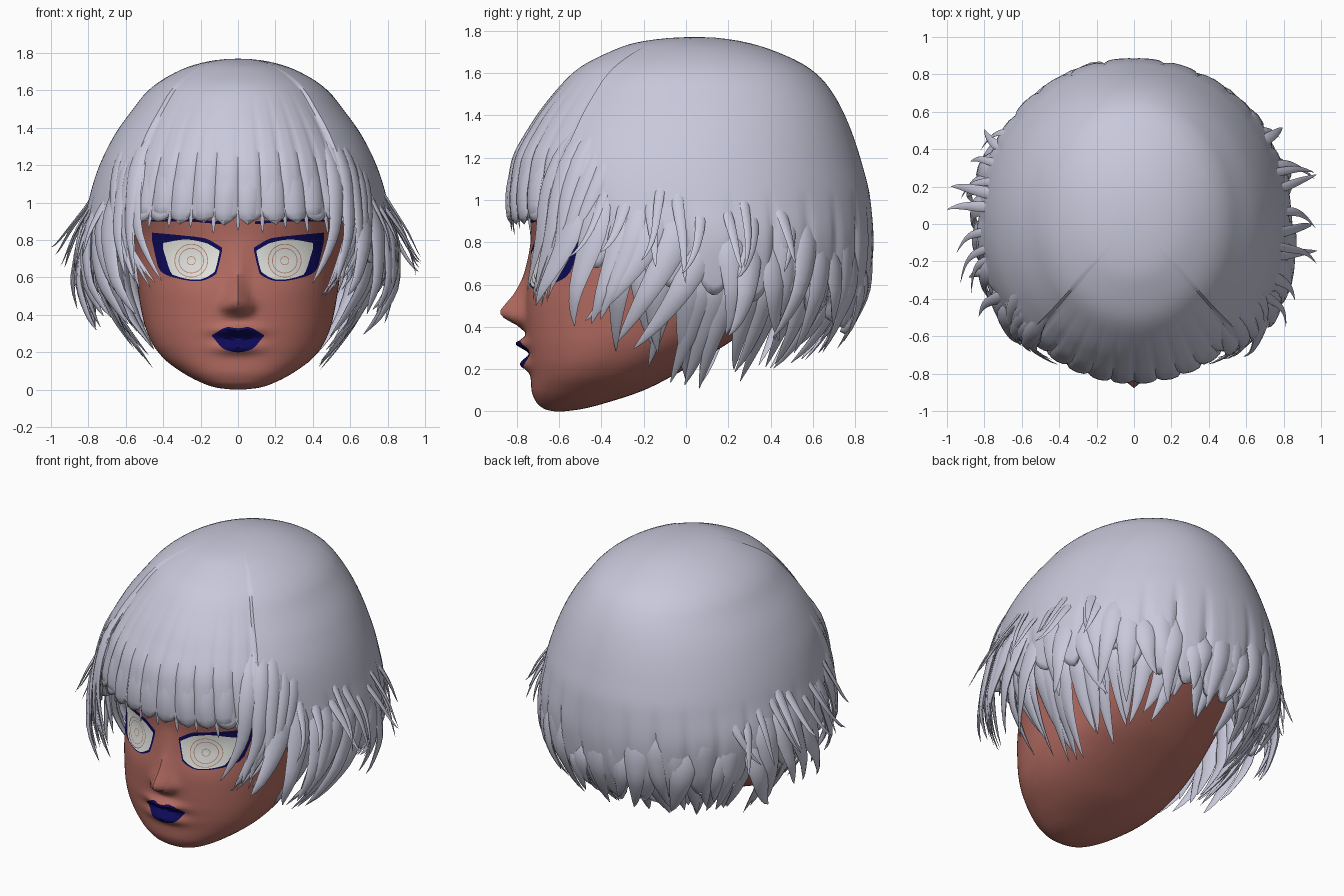
import bpy, bmesh, math, random
from mathutils import Vector

if "Cube" in bpy.data.objects:
    bpy.data.objects.remove(bpy.data.objects["Cube"])

random.seed(5)
R = random.uniform


def material(name, col):
    m = bpy.data.materials.new(name)
    m.diffuse_color = (*col, 1)
    m.use_nodes = True
    m.node_tree.nodes["Principled BSDF"].inputs["Base Color"].default_value = m.diffuse_color
    return m


SKIN = material("skin brown", (0.45, 0.148, 0.12))
HAIR = material("silver hair", (0.58, 0.58, 0.71))
NAVY = material("navy makeup", (0.004, 0.003, 0.1))
WHITE = material("eye white", (0.8, 0.8, 0.75))
IRIS = material("iris grey", (0.74, 0.74, 0.72))
RING = material("iris ring tan", (0.5, 0.24, 0.16))


def interp(tab, x, col=1):
    """Monotone cubic through the rows of a table keyed by column 0."""
    if x <= tab[0][0]:
        return tab[0][col]
    if x >= tab[-1][0]:
        return tab[-1][col]
    i = max(k for k in range(len(tab) - 1) if tab[k][0] <= x)

    def sec(k):
        return (tab[k + 1][col] - tab[k][col]) / (tab[k + 1][0] - tab[k][0])

    def slope(k):
        if k == 0 or k == len(tab) - 1:
            return sec(min(k, len(tab) - 2))
        a, b = sec(k - 1), sec(k)
        return 2 * a * b / (a + b) if a * b > 0 else 0
    h = tab[i + 1][0] - tab[i][0]
    t = (x - tab[i][0]) / h
    return ((2*t**3 - 3*t*t + 1) * tab[i][col] + (t**3 - 2*t*t + t) * h * slope(i)
            + (3*t*t - 2*t**3) * tab[i + 1][col] + (t**3 - t*t) * h * slope(i + 1))


def make(name, verts, faces, mat, closed=False, angle=50):
    me = bpy.data.meshes.new(name)
    me.from_pydata([tuple(v) for v in verts], [], faces)
    bm = bmesh.new()
    bm.from_mesh(me)
    bmesh.ops.recalc_face_normals(bm, faces=bm.faces)
    if not closed:  # open sheets face away from the head centre
        mid = Vector((0, 0, 0.8))
        if sum(f.normal.dot(f.calc_center_median() - mid) * f.calc_area() for f in bm.faces) < 0:
            bmesh.ops.reverse_faces(bm, faces=bm.faces)
    bm.to_mesh(me)
    bm.free()
    me.materials.append(mat)
    ob = bpy.data.objects.new(name, me)
    bpy.context.collection.objects.link(ob)
    bpy.ops.object.select_all(action='DESELECT')
    ob.select_set(True)
    bpy.context.view_layer.objects.active = ob
    bpy.ops.object.shade_smooth_by_angle(angle=math.radians(angle))
    return ob


def grid(name, fn, nu, nv, mat, wrap=False, ends=(), angle=50):
    cols = nu if wrap else nu + 1
    verts = [fn(i / nu, j / nv) for j in range(nv + 1) for i in range(cols)]
    faces = [(j*cols + i, j*cols + (i+1) % cols, (j+1)*cols + (i+1) % cols, (j+1)*cols + i)
             for j in range(nv) for i in range(nu)]
    faces += [tuple(range(j * cols, (j + 1) * cols)) for j in ends]
    return make(name, verts, faces, mat, len(ends) == 2, angle)


def oval(X, F, B, phi, e):
    """Point on a superellipse, phi = 0 at the front."""
    s, c = math.sin(phi), math.cos(phi)
    return (X * math.copysign(abs(s) ** (2/e), s),
            (F + B) / 2 - (B - F) / 2 * math.copysign(abs(c) ** (2/e), c))


# Head: height, half width, front, back
HEAD = [(0, .02, -.62, -.58), (.01, .11, -.665, -.5), (.04, .2, -.705, -.38), (.1, .31, -.73, -.2),
        (.17, .40, -.735, -.06), (.25, .46, -.745, .08), (.35, .5, -.755, .24), (.5, .53, -.76, .42),
        (.65, .55, -.745, .56), (.8, .56, -.735, .64), (1, .62, -.75, .70), (1.2, .63, -.7, .7),
        (1.4, .55, -.58, .6), (1.55, .4, -.42, .45), (1.65, .12, -.1, .2)]
NOSE = [(.37, 0), (.41, .045), (.44, .1), (.47, .12), (.5, .1), (.56, .055), (.66, .02), (.8, 0)]
HE = 2.3


def g(v, w):
    return math.exp(-(v / w) ** 2)


def bump(x, z):
    b = interp(NOSE, z) * g(x, .038 + .025 * g(z - .45, .07))             # nose
    b += .025 * g(abs(x) - .06, .022) * g(z - .435, .028)                 # nostril wings
    b += g(x, .11) * (.05 * g(z - .32, .025) + .04 * g(z - .222, .03) - .015 * g(z - .272, .015))
    b -= .022 * g(abs(x) - .25, .14) * g(z - .72, .11)                    # eye sockets
    return b


def face_pt(x, z, off):
    X, F, B = (interp(HEAD, z, k) for k in (1, 2, 3))
    r = min(abs(x) / X, .999)
    return (x, (F + B) / 2 - (B - F) / 2 * (1 - r ** HE) ** (1 / HE) - bump(x, z) - off, z)


def head_pt(u, v):
    z = 1.65 * (1 - math.cos(math.pi * v)) / 2
    phi = u * math.tau
    x, y = oval(*(interp(HEAD, z, k) for k in (1, 2, 3)), phi, HE)
    return (x, y - (bump(x, z) if math.cos(phi) > 0 else 0), z)


grid("head", head_pt, 160, 130, SKIN, wrap=True, ends=(0, 130))


# Painted face details, laid over the face surface
def patch(name, up, low, mat, off, side=1, n=24):
    def fn(u, v):
        x = up[0][0] + (up[-1][0] - up[0][0]) * u
        a, b = interp(low, x), interp(up, x)
        return face_pt(side * x, a + (b - a) * v, off)
    grid(name, fn, n, 10, mat)


def disc(name, x, z, r0, r1, mat, off):
    def fn(u, v):
        r = r0 + (r1 - r0) * v
        return face_pt(x + r * math.cos(u * math.tau), z + r * math.sin(u * math.tau), off)
    grid(name, fn, 32, 3, mat, wrap=True)


for s, side in ((1, "right"), (-1, "left")):
    patch(side + "_lashes", [(.085, .76), (.18, .81), (.3, .825), (.46, .84)],
          [(.085, .745), (.12, .615), (.22, .58), (.36, .605), (.42, .64), (.46, .8)], NAVY, .004, s)
    patch(side + "_eye_white", [(.1, .745), (.18, .787), (.28, .803), (.4, .785)],
          [(.1, .73), (.125, .63), (.22, .588), (.35, .615), (.4, .75)], WHITE, .008, s)
    disc(side + "_iris", s * .25, .69, .001, .092, IRIS, .011)
    for r in (.086, .064, .02):
        disc(side + "_iris_ring", s * .25, .69, r, r + .004, RING, .014)
    patch(side + "_brow", [(.09, .9), (.3, .915), (.48, .905)],
          [(.09, .885), (.3, .9), (.48, .9)], NAVY, .004, s)
patch("lips", [(-.14, .292), (-.05, .335), (0, .327), (.05, .335), (.14, .292)],
      [(-.14, .288), (-.07, .215), (0, .2), (.07, .215), (.14, .288)], NAVY, .004, n=36)

# Hair shell: height, half width, front, back (keyed by root of the drop from the crown)
TOP = 1.77
SHELL = [(1.77, .005, .045, .055), (1.74, .22, -.25, .3), (1.70, .32, -.36, .42), (1.62, .44, -.51, .57),
         (1.5, .54, -.63, .675), (1.35, .645, -.74, .75), (1.17, .73, -.83, .81), (1, .78, -.85, .85),
         (.8, .82, -.83, .865), (.6, .8, -.82, .845), (.4, .71, -.76, .76), (.25, .61, -.68, .66),
         (.05, .46, -.55, .48)]
SHELL = [(math.sqrt(TOP - r[0]), *r[1:]) for r in SHELL]
PART = 47


def hair_pt(deg, z, off=0):
    d = math.sqrt(max(TOP - z, 0))
    X, F, B = (interp(SHELL, d, k) for k in (1, 2, 3))
    x, y = oval(X, F, B, math.radians(deg), 2.05)
    c = (F + B) / 2
    k = 1 + off / max(math.hypot(x, y - c), .1)
    return Vector((x * k, c + (y - c) * k, z))


BOTTOM = [(PART, .92), (60, .74), (90, .64), (130, .54), (180, .42)]


def cap_pt(u, v):
    deg = u * 360 - 180
    a = abs(deg)
    clump = abs(math.sin(deg * math.pi / (9 if a < PART else 13)))
    low = .93 - .03 * clump if a < PART else interp(BOTTOM, a) + .06 - .13 * clump
    z = TOP - (TOP - low) * v ** 1.6
    if a < PART:    # fringe, grooved between clumps
        off = -.014 * (1 - clump) ** 3 * min(1, max(0, (1.6 - z) / .5))
    else:           # side and back hair, one step higher than the fringe
        off = .022 * min(1, (TOP - z) / .2)
        off -= .03 * (1 - clump) ** 3 * min(1, max(0, (1.05 - z) / .4))
    return hair_pt(deg, z, off)


cap = grid("hair_cap", cap_pt, 240, 44, HAIR, wrap=True, ends=(0,), angle=40)
sol = cap.modifiers.new("thickness", 'SOLIDIFY')
sol.thickness, sol.offset = .035, -1


# Locks: flattened tapering tubes that follow the shell and flick at the tip
def lock(verts, faces, deg, z0, z1, w, flare=0, sweep=0, base=.015, blunt=.7, n=12, m=8, hook=0):
    path = []
    for i in range(n + 1):
        t = i / n
        off = base - .05 * (1 - t) ** 3 + flare * t ** 1.6
        p = hair_pt(deg + sweep * t ** 1.6 + hook * t ** 5, z0 + (z1 - z0) * t, off)
        p.z += max(flare, 0) * .35 * t ** 5
        path.append(p)
    b = len(verts)
    for i, p in enumerate(path):
        t = i / n
        T = (path[min(i + 1, n)] - path[max(i - 1, 0)]).normalized()
        N = Vector((p.x, p.y, 0)).normalized()
        S = T.cross(N).normalized()
        N = S.cross(T)
        k = w * max(.02, (1 - t) ** blunt) * min(1, .3 + 2 * t)
        for j in range(m):
            q = math.tau * j / m
            verts.append(p + S * k * math.cos(q) + N * k * .34 * math.sin(q))
    faces += [(b + i*m + j, b + i*m + (j+1) % m, b + (i+1)*m + (j+1) % m, b + (i+1)*m + j)
              for i in range(n) for j in range(m)]
    faces += [tuple(range(b, b + m)), tuple(range(b + n*m, b + n*m + m))]


def group(name, build):
    v, f = [], []
    build(v, f)
    make(name, v, f, HAIR, True, 60)


def fringe(v, f):
    for i in range(10):
        deg = -40.5 + 9 * i
        lock(v, f, deg, 1.3, .875 + .001 * abs(deg) + R(-.015, .015), .064, base=-.012, blunt=.1, sweep=R(-1, 1))
        lock(v, f, deg + 4.5, 1.1, .84 + R(-.01, .03), .02, base=-.012, blunt=.4)


def both(n, a0, a1, fn):
    for s in (-1, 1):
        for i in range(n):
            a = a0 + (a1 - a0) * (i + .5) / n + R(-2, 2)
            fn(s, a)


OUTER = [(46, .46), (60, .34), (75, .31), (100, .28), (130, .27), (180, .31)]
INNER = [(60, .32), (80, .25), (92, .12), (110, .1), (130, .2), (180, .28)]


def outer(v, f):
    both(19, 52, 180, lambda s, a: lock(
        v, f, s * a, interp(BOTTOM, a) + R(.25, .5), interp(OUTER, a) + R(-.03, .12), R(.08, .11),
        R(.04, .16) if a < 115 else R(-.01, .05), s * (R(-22, -10) if a < 100 else R(-8, 5)),
        hook=s * R(-3, 6)))


def inner(v, f):
    both(20, 64, 180, lambda s, a: lock(
        v, f, s * a, interp(BOTTOM, a) + .2, interp(INNER, a) + R(-.03, .1), R(.075, .1),
        R(-.05, .03), s * R(-12, 4), base=-.045, hook=s * R(-4, 6)))


def wisps(v, f):
    both(11, 62, 128, lambda s, a: lock(
        v, f, s * a, R(1.0, 1.2), R(.55, .72), R(.03, .045), R(.11, .19) if a < 112 else R(.05, .13),
        s * R(-12, 4)))


def face_strands(v, f):
    both(11, 45, 66, lambda s, a: lock(
        v, f, s * a, R(1.3, 1.55), R(.48, .62), R(.05, .075), R(0, .05),
        -s * (a - R(29, 42)), base=.025, n=14, hook=s * R(-2, 5)))


group("fringe_locks", fringe)
group("outer_locks", outer)
group("inner_locks", inner)
group("flicked_wisps", wisps)
group("face_framing_strands", face_strands)
